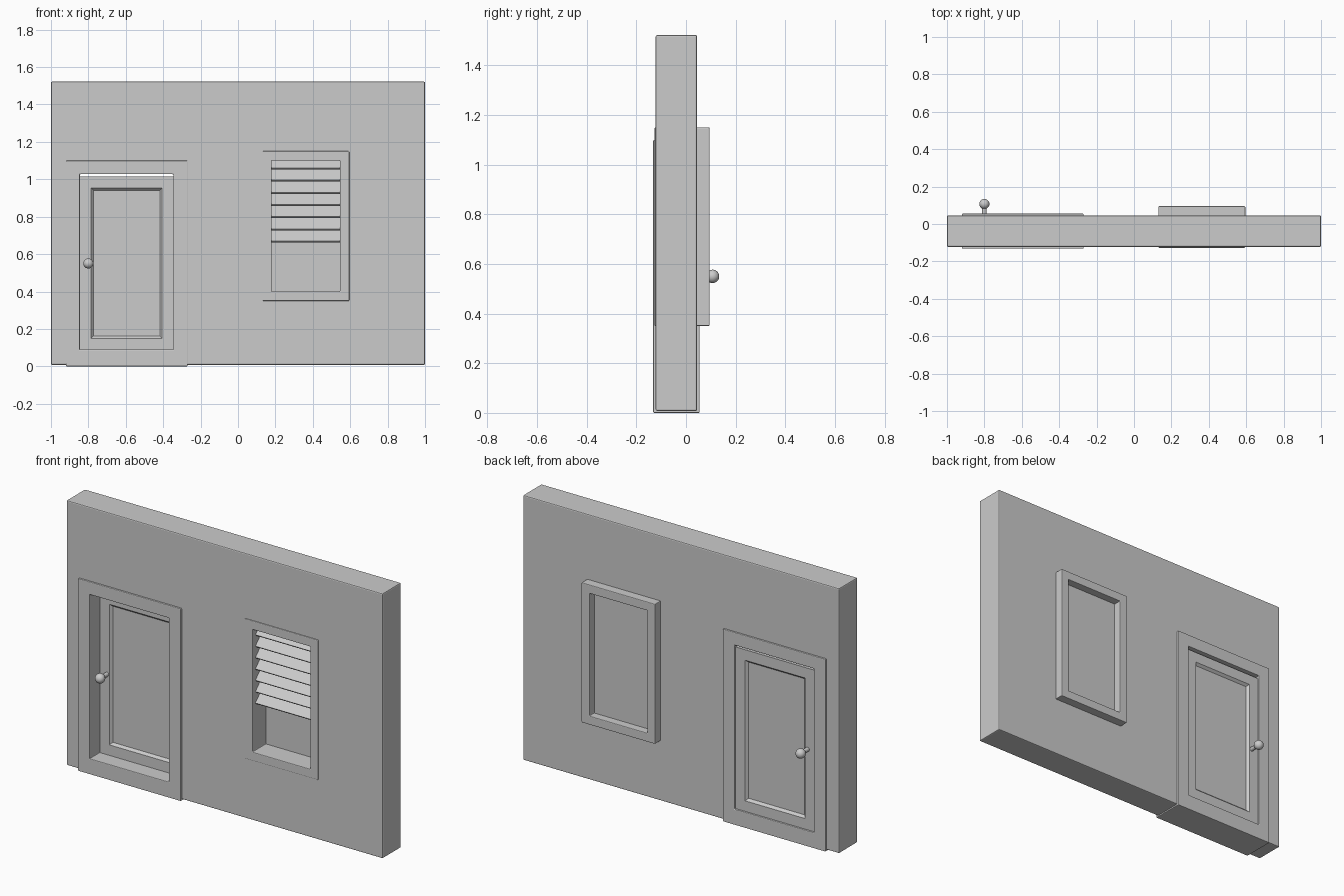
import bpy, bmesh
from mathutils import Matrix, Vector

cube = bpy.data.objects.get("Cube")
if cube:
    bpy.data.objects.remove(cube, do_unlink=True)

grey = bpy.data.materials.new("plain grey")
grey.use_nodes = True
grey.diffuse_color = (0.6, 0.6, 0.6, 1)
grey.node_tree.nodes["Principled BSDF"].inputs["Base Color"].default_value = grey.diffuse_color


def finish(name, bm, bevel=0, smooth=False):
    bmesh.ops.recalc_face_normals(bm, faces=bm.faces)
    mesh = bpy.data.meshes.new(name)
    bm.to_mesh(mesh)
    bm.free()
    mesh.materials.append(grey)
    obj = bpy.data.objects.new(name, mesh)
    bpy.context.collection.objects.link(obj)
    if bevel:
        mod = obj.modifiers.new("soft edges", "BEVEL")
        mod.width, mod.segments, mod.limit_method = bevel, 2, "ANGLE"
    if smooth:
        bpy.ops.object.select_all(action="DESELECT")
        obj.select_set(True)
        bpy.context.view_layer.objects.active = obj
        bpy.ops.object.shade_smooth_by_angle()
    return obj


def slab(name, outer, y0, y1, holes=(), bevel=0):
    """Upright slab with rectangular holes; rectangles are (x0, x1, z0, z1)."""
    rects = [outer, *holes]
    xs = sorted({v for r in rects for v in r[:2]})
    zs = sorted({v for r in rects for v in r[2:]})
    bm = bmesh.new()
    grid = {(x, z): bm.verts.new((x, y0, z)) for x in xs for z in zs}
    for xa, xb in zip(xs, xs[1:]):
        for za, zb in zip(zs, zs[1:]):
            cx, cz = (xa + xb) / 2, (za + zb) / 2
            if not any(h[0] < cx < h[1] and h[2] < cz < h[3] for h in holes):
                bm.faces.new([grid[k] for k in ((xa, za), (xb, za), (xb, zb), (xa, zb))])
    faces = bm.faces[:]
    out = bmesh.ops.extrude_face_region(bm, geom=faces, use_keep_orig=True)
    moved = [g for g in out["geom"] if isinstance(g, bmesh.types.BMVert)]
    bmesh.ops.translate(bm, verts=moved, vec=(0, y1 - y0, 0))
    return finish(name, bm, bevel)


def grow(r, d):
    return (r[0] - d, r[1] + d, r[2] - d, r[3] + d)


door_hole = (-0.845, -0.345, 0.09, 1.027)
window_hole = (0.18, 0.545, 0.40, 1.10)

# Wall and the two surrounds
slab("wall", (-1, 1, 0.008, 1.522), -0.122, 0.045,
     [grow(door_hole, 0.03), grow(window_hole, 0.02)], 0.006)
slab("door_frame", (-0.92, -0.27, 0, 1.10), -0.132, 0.055, [door_hole], 0.004)
slab("window_frame", grow(window_hole, 0.05), -0.127, 0.095, [window_hole], 0.004)
slab("window_pane", grow(window_hole, 0.01), -0.005, 0.05)

# Door leaf with a sunken panel on each side
x0, x1, z0, z1 = door_hole
z1 -= 0.013
bm = bmesh.new()
bmesh.ops.create_cube(bm, size=1, matrix=Matrix.Translation(((x0 + x1) / 2, 0.002, (z0 + z1) / 2))
                      @ Matrix.Diagonal((x1 - x0, 0.086, z1 - z0, 1)))
for face in [f for f in bm.faces if abs(f.normal.y) > 0.9]:
    bmesh.ops.inset_region(bm, faces=[face], thickness=0.085)
    bmesh.ops.inset_region(bm, faces=[face], thickness=0.018, depth=-0.014)
finish("door", bm)

# Knob and stem on both sides of the door
for side, knob_y in (("front", -0.103), ("back", 0.107)):
    bm = bmesh.new()
    centre = Vector((-0.80, knob_y, 0.55))
    bmesh.ops.create_uvsphere(bm, u_segments=24, v_segments=16, radius=0.027,
                              matrix=Matrix.Translation(centre))
    bmesh.ops.create_cone(bm, cap_ends=True, segments=20, radius1=0.012, radius2=0.012, depth=0.08,
                          matrix=Matrix.Translation((centre.x, knob_y * 0.62, centre.z))
                          @ Matrix.Rotation(1.5708, 4, "X"))
    finish(side + "_door_knob", bm, smooth=True)

# Tilted blind slats over the upper part of the window
for i in range(7):
    z = 0.67 + i * 0.065
    top = min(z + 0.07, window_hole[3])
    y_top = -0.10 + (top - z)
    bm = bmesh.new()
    ends = [[bm.verts.new((x, y, h)) for y, h in
             ((-0.10, z), (y_top, top), (y_top + 0.008, top - 0.008), (-0.092, z - 0.008))]
            for x in window_hole[:2]]
    for end in ends:
        bm.faces.new(end)
    for k in range(4):
        n = (k + 1) % 4
        bm.faces.new((ends[0][k], ends[0][n], ends[1][n], ends[1][k]))
    finish("blind_slat_%d" % (i + 1), bm)
